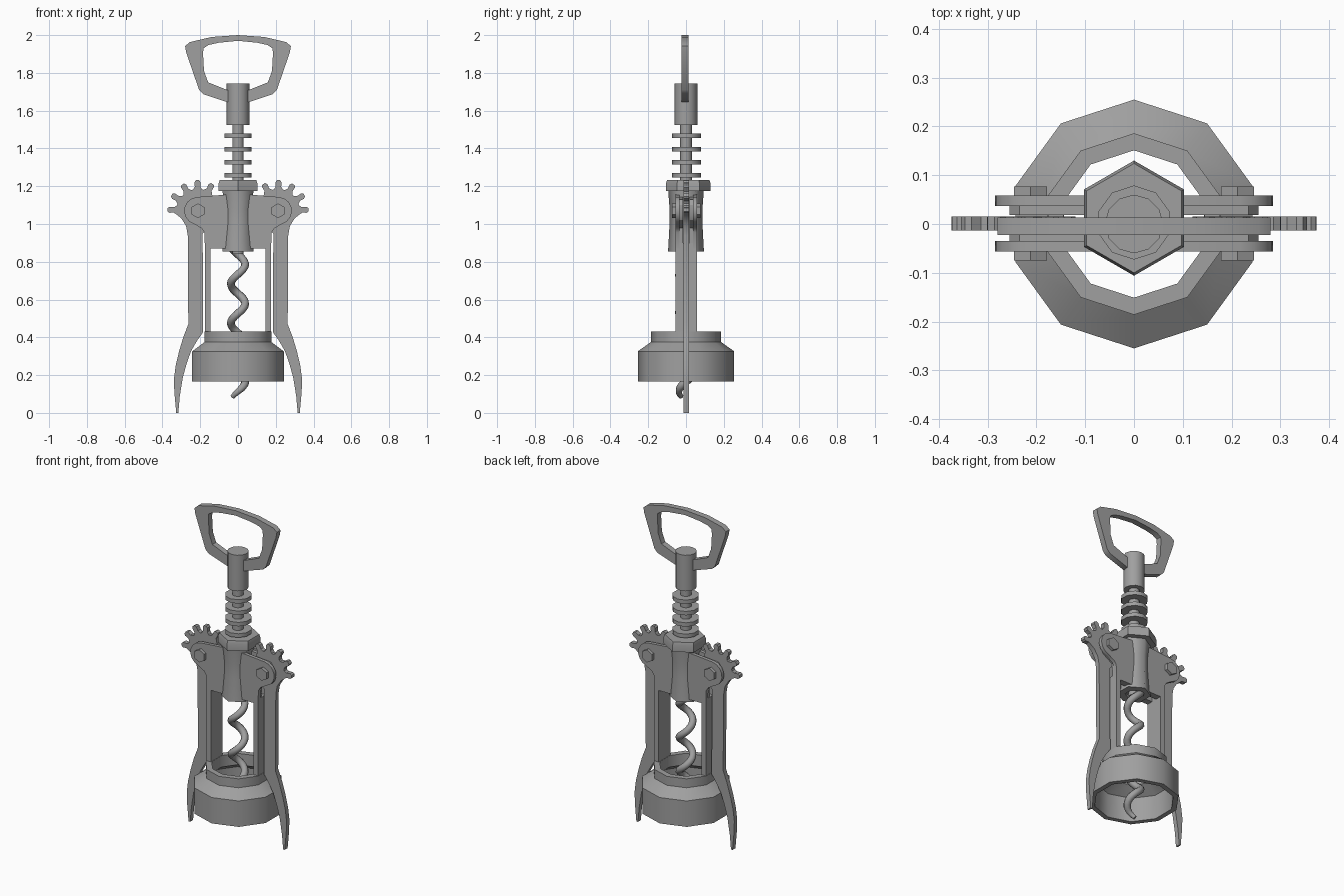
import bpy, bmesh, math
from mathutils import Vector

if "Cube" in bpy.data.objects:
    bpy.data.objects.remove(bpy.data.objects["Cube"])

metal = bpy.data.materials.new("grey metal")
metal.diffuse_color = (0.35, 0.35, 0.35, 1)
metal.use_nodes = True
metal.node_tree.nodes["Principled BSDF"].inputs["Base Color"].default_value = metal.diffuse_color


def make(name, verts, faces, smooth=40):
    me = bpy.data.meshes.new(name)
    me.from_pydata(verts, [], faces)
    bm = bmesh.new()
    bm.from_mesh(me)
    bmesh.ops.recalc_face_normals(bm, faces=bm.faces)
    bm.to_mesh(me)
    bm.free()
    me.materials.append(metal)
    if smooth:
        me.shade_smooth()
        me.set_sharp_from_angle(angle=math.radians(smooth))
    ob = bpy.data.objects.new(name, me)
    bpy.context.collection.objects.link(ob)
    return ob


def plate(name, pts, y0, y1, smooth=30):
    """Outline in x/z extruded along y."""
    n = len(pts)
    v = [(x, y, z) for y in (y0, y1) for x, z in pts]
    f = [tuple(range(n)), tuple(range(n, 2 * n))]
    f += [(i, (i + 1) % n, n + (i + 1) % n, n + i) for i in range(n)]
    return make(name, v, f, smooth)


def lathe(name, prof, n, cy=0.0, smooth=40, closed=False):
    """Profile of (radius, z) turned about z; one vertex points along y."""
    v, f, m = [], [], len(prof)
    for r, z in prof:
        for k in range(n):
            a = math.pi / 2 + 2 * math.pi * k / n
            v.append((r * math.cos(a), cy + r * math.sin(a), z))
    for i in range(m if closed else m - 1):
        j = (i + 1) % m
        f += [(i * n + k, i * n + (k + 1) % n, j * n + (k + 1) % n, j * n + k) for k in range(n)]
    if not closed:
        f += [tuple(range(n)), tuple(range((m - 1) * n, m * n))]
    return make(name, v, f, smooth)


def arc(cx, cz, r, a0, a1, n):
    return [(cx + r * math.cos(math.radians(a0 + (a1 - a0) * i / n)),
             cz + r * math.sin(math.radians(a0 + (a1 - a0) * i / n))) for i in range(n + 1)]


# Bell that sits on the bottle
lathe("bell", [(.255, .167), (.255, .326), (.186, .375), (.186, .43), (.151, .43),
               (.151, .36), (.222, .315), (.225, .167)], 10, smooth=40, closed=True)

# Central body, hex collar, shaft, rack rings and cap
lathe("body", [(.095, .855), (.087, 1.0), (.087, 1.08), (.094, 1.175), (.05, 1.175),
               (.05, .855)], 6, smooth=65, closed=True)
lathe("collar", [(.118, 1.174), (.118, 1.215), (.112, 1.232)], 6, cy=.012, smooth=20)
lathe("shaft", [(.031, .84), (.031, 1.54)], 10)
for i in range(4):
    z = 1.257 + i * .0697
    lathe(f"rack_ring_{i + 1}", [(.076, z - .012), (.076, z + .012)], 10, cy=.003)
lathe("cap", [(.06, 1.524), (.06, 1.745)], 12)

# Bottle opener handle: outer and inner loops bridged into a frame
outer = [(0, 2.0), (.14, 1.99), (.255, 1.963), (.28, 1.942), (.275, 1.91), (.206, 1.71),
         (.185, 1.688), (.058, 1.645), (0, 1.645)]
inner = [(0, 1.97), (.1, 1.96), (.155, 1.948), (.183, 1.93), (.185, 1.9), (.18, 1.81),
         (.158, 1.75), (.058, 1.71), (0, 1.71)]
loops = [h + [(-x, z) for x, z in h[-2:0:-1]] for h in (outer, inner)]
n = len(loops[0])
verts = [(x, y, z) for y in (-.023, .013) for lp in loops for x, z in lp]
faces = []
for i in range(n):
    j = (i + 1) % n
    for a, b in ((0, n), (n, 3 * n), (3 * n, 2 * n), (2 * n, 0)):
        faces.append((a + i, a + j, b + j, b + i))
make("handle", verts, faces, 35)

# Lever outline: toothed gear sector, straight arm, curved pointed tail
GX, GZ = .212, 1.07
lever = [(.185, .427), (.187, .95), (.13, 1.0), (.12, 1.10)]
for t in (118, 89, 60, 31, 2):
    for da, r in ((12, .115), (6.5, .128), (6, .152), (3, .162), (-3, .162), (-6, .152),
                  (-6.5, .128), (-12, .115)):
        a = math.radians(t + da)
        lever.append((GX + r * math.cos(a), GZ + r * math.sin(a)))
lever += [(.30, 1.03), (.275, .99), (.266, .94), (.263, .47), (.29, .40), (.312, .326),
          (.33, .25), (.339, .18), (.337, .11), (.327, .0), (.316, .0), (.308, .09),
          (.292, .188), (.272, .26), (.249, .326), (.215, .385)]

# Bracket cheek with rounded end around the pivot
cheek = [(0, .87), (.175, .87), (.178, .955), (.19, .975)]
cheek += arc(GX, GZ, .073, -75, 85, 7) + [(.07, 1.155), (0, 1.155)]
filler = [(0, .87), (.17, .87), (.175, .98), (.24, 1.02), (.255, 1.05), (.255, 1.10),
          (.235, 1.13), (0, 1.15)]

for s, side in ((1, "right"), (-1, "left")):
    def flip(pts):
        return [(s * x, z) for x, z in pts]
    plate(f"lever_{side}", flip(lever), -.013, .015)
    # Upright post from bell rim to bracket
    plate(f"post_{side}", flip([(.145, .40), (.175, .40), (.175, .90), (.145, .90)]), -.056, .058)
    for q, face in ((-1, "front"), (1, "back")):
        def ys(a, b):
            return (.001 + q * a, .001 + q * b)
        plate(f"bracket_{side}_{face}", flip(cheek), *ys(.036, .057))
        plate(f"bracket_core_{side}_{face}", flip(filler), *ys(.017, .036))
        # Hexagonal pivot bolt
        plate(f"bolt_{side}_{face}", flip(arc(GX, GZ, .039, 30, 330, 5)), *ys(.05, .076))

# Spiral worm: right-handed helix with a narrowed tip
cu = bpy.data.curves.new("worm", "CURVE")
cu.dimensions = "3D"
cu.bevel_depth = .021
cu.bevel_resolution = 2
cu.use_fill_caps = True
sp = cu.splines.new("POLY")
z0, z1, steps = .085, .92, 66
sp.points.add(steps)
for i, p in enumerate(sp.points):
    z = z0 + (z1 - z0) * i / steps
    a = (z - .165) / .207 * 2 * math.pi
    p.co = (.038 * math.cos(a), .038 * math.sin(a), z, 1)
    p.radius = min(1, .6 + i * .1)
sp.use_smooth = True
worm = bpy.data.objects.new("worm", cu)
cu.materials.append(metal)
bpy.context.collection.objects.link(worm)
